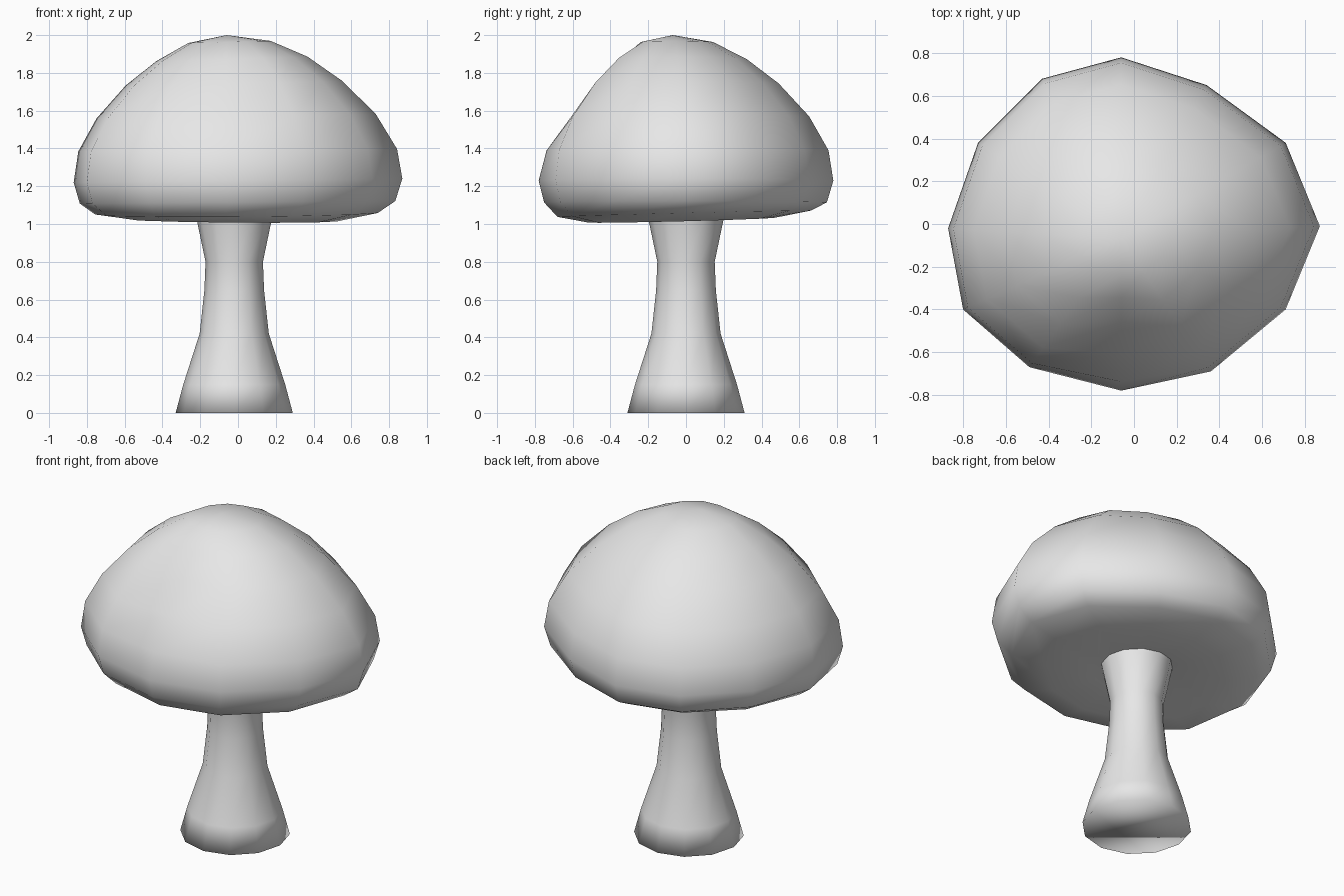
import bpy, bmesh
from math import cos, sin, tau

cube = bpy.data.objects.get("Cube")
if cube:
    bpy.data.objects.remove(cube, do_unlink=True)

# Single plain grey
grey = bpy.data.materials.new("plain_grey")
grey.use_nodes = True
color = (0.8, 0.8, 0.8, 1)
grey.diffuse_color = color
grey.node_tree.nodes["Principled BSDF"].inputs["Base Color"].default_value = color


def skin(name, rings, start=None, end=None):
    """Bridge equal rings of points; close each end to a point or a flat face."""
    mesh = bpy.data.meshes.new(name)
    bm = bmesh.new()
    loops = [[bm.verts.new(p) for p in ring] for ring in rings]
    n = len(loops[0])
    for a, b in zip(loops, loops[1:]):
        for i in range(n):
            j = (i + 1) % n
            bm.faces.new((a[i], a[j], b[j], b[i]))
    for loop, tip in ((loops[0], start), (loops[-1], end)):
        if tip:
            v = bm.verts.new(tip)
            for i in range(n):
                bm.faces.new((loop[i], loop[(i + 1) % n], v))
        else:
            bm.faces.new(loop)
    bmesh.ops.recalc_face_normals(bm, faces=bm.faces)
    for face in bm.faces:
        face.smooth = True
    bm.to_mesh(mesh)
    bm.free()
    obj = bpy.data.objects.new(name, mesh)
    obj.data.materials.append(grey)
    bpy.context.collection.objects.link(obj)
    return obj


# Stem: flared foot, narrow waist, flared neck
stem_profile = [(0.31, 0), (0.27, 0.15), (0.183, 0.42), (0.158, 0.65),
                (0.152, 0.8), (0.2, 1.03), (0.21, 1.09)]
skin("stem", [[(r * cos(tau * i / 12) - 0.02, r * sin(tau * i / 12), z)
               for i in range(12)] for r, z in stem_profile])

# Cap: uneven rim outline, scaled about an off-centre crown
cx, cy = -0.06, -0.07
outline = [(-0.06, -0.78), (0.36, -0.69), (0.71, -0.40), (0.87, -0.01),
           (0.71, 0.38), (0.34, 0.65), (-0.06, 0.78), (-0.43, 0.68),
           (-0.73, 0.38), (-0.87, -0.02), (-0.80, -0.40), (-0.49, -0.67)]
# Each level: scale of outline, height, sideways tilt, scale of front dent
cap_profile = [(0.3, 1.045, -0.01, 1), (0.63, 1.02, -0.01, 1),
               (0.86, 1.055, 0.005, 1), (0.96, 1.115, 0.008, 1),
               (1.0, 1.23, 0.012, 1), (0.97, 1.39, 0.008, 0.97),
               (0.85, 1.57, 0.014, 0.89), (0.66, 1.745, 0.02, 0.83),
               (0.46, 1.875, 0.03, 0.84), (0.25, 1.965, 0.025, 0.95)]


def cap_ring(scale, z, tilt, dent):
    ring = []
    for i, (x, y) in enumerate(outline):
        s = scale * (dent if i == 0 else 1)
        px, py = cx + s * (x - cx), cy + s * (y - cy)
        # Underside dips a little toward the front
        dip = 0.025 * py if scale < 0.9 and z < 1.1 else 0
        ring.append((px, py, z + tilt * px + dip))
    return ring


skin("cap", [cap_ring(*level) for level in cap_profile],
     start=(cx, 0, 1.06), end=(cx, cy, 2.0))
